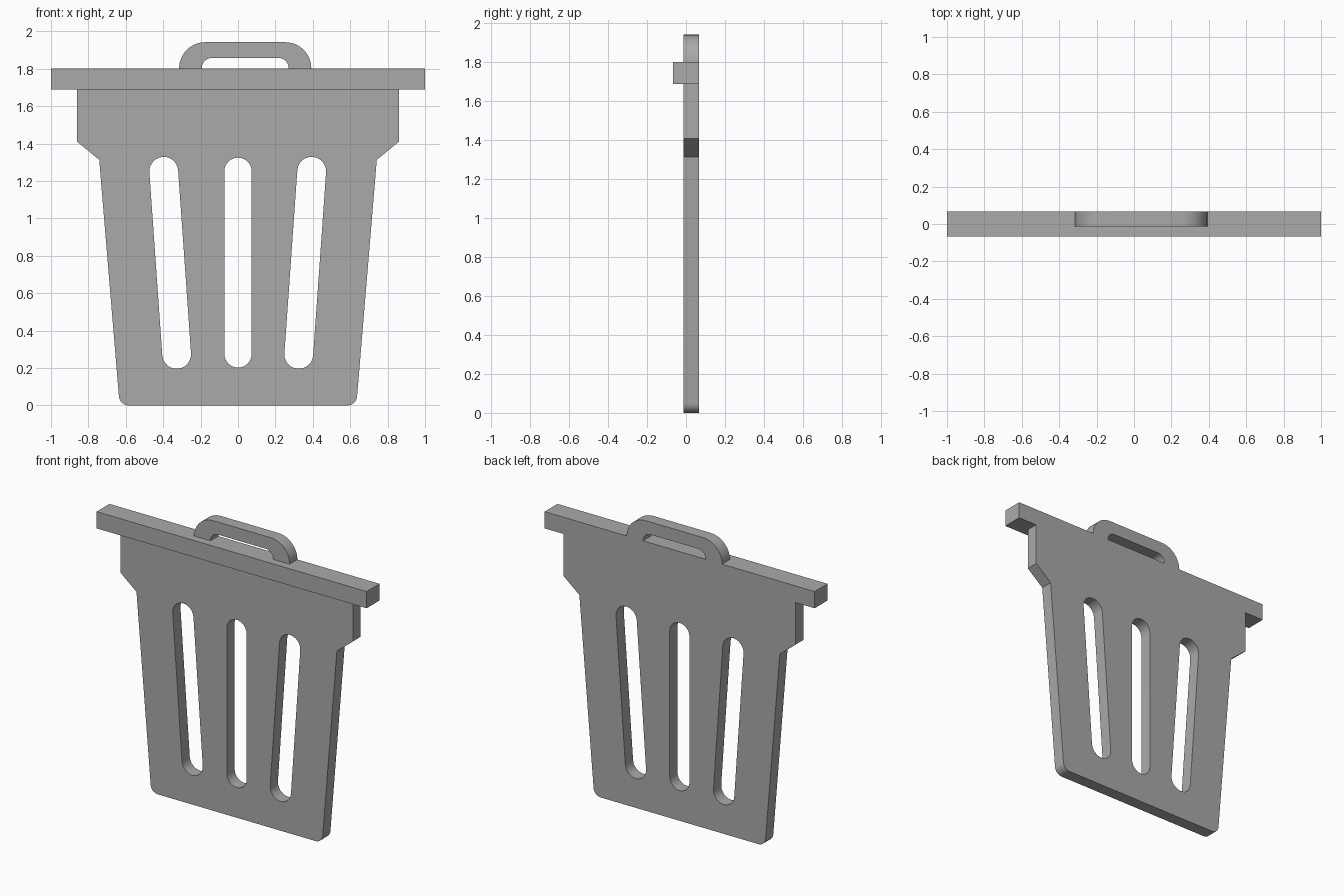
import bpy
import bmesh
from math import cos, sin, radians

cube = bpy.data.objects.get("Cube")
if cube:
    bpy.data.objects.remove(cube, do_unlink=True)

FRONT, BACK, LID_FRONT = -0.014, 0.068, -0.068
LID_LOW, LID_TOP = 1.69, 1.802

grey = bpy.data.materials.new("mid_grey")
grey.use_nodes = True
colour = (0.4, 0.4, 0.4, 1)
grey.diffuse_color = colour
grey.node_tree.nodes["Principled BSDF"].inputs["Base Color"].default_value = colour


def arc(x, z, r, start, end, steps=12):
    angles = [radians(start + (end - start) * i / steps) for i in range(steps + 1)]
    return [(x + r * cos(a), z + r * sin(a)) for a in angles]


def slot(x_low, z_low, x_high, z_high, r, tilt):
    return arc(x_low, z_low, r, 180 + tilt, 360 + tilt) + arc(x_high, z_high, r, tilt, 180 + tilt)


def plate(name, outlines, front, back):
    """Extrude closed x-z outlines (the first solid, the rest holes) along y."""
    curve = bpy.data.curves.new(name, "CURVE")
    curve.dimensions = "2D"
    curve.fill_mode = "BOTH"
    curve.extrude = (back - front) / 2
    for outline in outlines:
        spline = curve.splines.new("POLY")
        spline.points.add(len(outline) - 1)
        for point, (x, z) in zip(spline.points, outline):
            point.co = (x, z, 0, 1)
        spline.use_cyclic_u = True
    obj = bpy.data.objects.new(name, curve)
    bpy.context.collection.objects.link(obj)
    obj.location.y = (front + back) / 2
    obj.rotation_euler.x = radians(90)
    bpy.ops.object.select_all(action="DESELECT")
    obj.select_set(True)
    bpy.context.view_layer.objects.active = obj
    bpy.ops.object.convert(target="MESH")
    obj = bpy.context.object
    bm = bmesh.new()
    bm.from_mesh(obj.data)
    bmesh.ops.remove_doubles(bm, verts=bm.verts, dist=0.0001)
    bmesh.ops.recalc_face_normals(bm, faces=bm.faces)
    bm.to_mesh(obj.data)
    bm.free()
    obj.data.materials.clear()
    obj.data.materials.append(grey)
    bpy.ops.object.shade_smooth_by_angle(angle=radians(30))
    return obj


# Tapered bin body with a wide shoulder, rounded base and three slots
right_side = arc(0.584, 0.053, 0.053, -90, -5) + [(0.742, 1.313), (0.86, 1.41), (0.86, LID_LOW)]
body = right_side + [(-x, z) for x, z in reversed(right_side)]
slots = [
    slot(0, 0.275, 0, 1.252, 0.073, 0),
    slot(-0.328, 0.273, -0.397, 1.252, 0.077, 4),
    slot(0.325, 0.273, 0.394, 1.252, 0.077, -4),
]
plate("bin_body", [body] + slots, FRONT, BACK)

# Lid bar, projecting in front of the body
plate("lid", [[(-1, LID_LOW), (1, LID_LOW), (1, LID_TOP), (-1, LID_TOP)]], LID_FRONT, BACK)

# Arched handle, slightly off centre
outer = arc(0.252, LID_TOP, 0.14, 0, 90) + arc(-0.175, LID_TOP, 0.14, 90, 180)
inner = arc(-0.138, LID_TOP, 0.056, 180, 90) + arc(0.215, LID_TOP, 0.056, 90, 0)
plate("handle", [outer + inner], FRONT, BACK)
